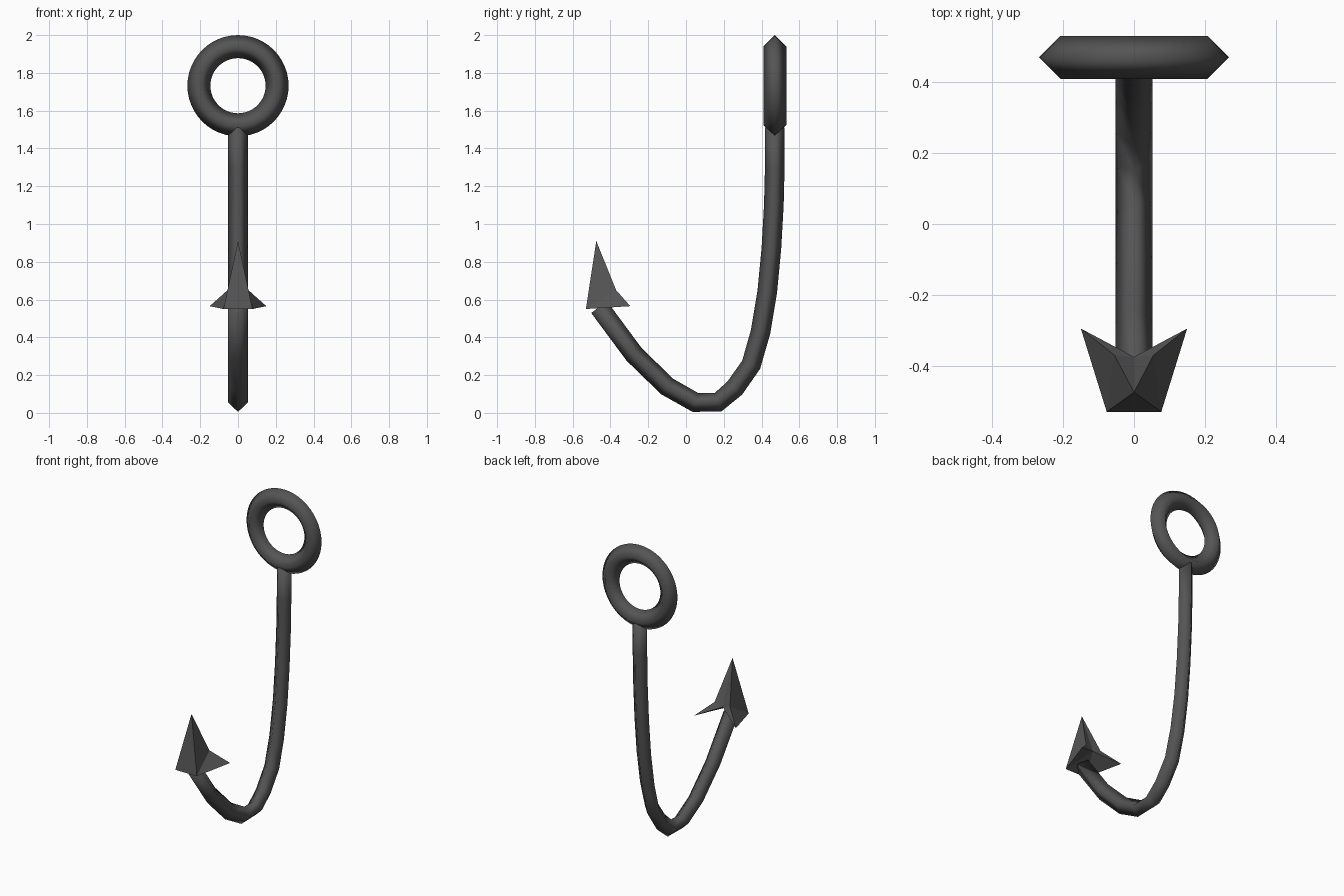
import bpy
import bmesh
from math import pi
from mathutils import Vector

if "Cube" in bpy.data.objects:
    bpy.data.objects.remove(bpy.data.objects["Cube"])


def mesh_object(name, bm, smooth):
    bmesh.ops.recalc_face_normals(bm, faces=bm.faces[:])
    for f in bm.faces:
        f.smooth = smooth
    me = bpy.data.meshes.new(name)
    bm.to_mesh(me)
    bm.free()
    ob = bpy.data.objects.new(name, me)
    bpy.context.collection.objects.link(ob)
    return ob


# Eye ring: torus with a diamond cross-section, smooth shaded
bpy.ops.mesh.primitive_torus_add(
    major_segments=48, minor_segments=4, major_radius=0.207, minor_radius=0.061,
    location=(0, 0.47, 1.732), rotation=(pi / 2, 0, 0))
ring = bpy.context.object
ring.name = "eye_ring"
bpy.ops.object.shade_smooth()

# Shank: diamond section swept along the bent path (y, z)
path = [(0.47, 1.51), (0.47, 1.3), (0.465, 1.1), (0.452, 0.87), (0.43, 0.64),
        (0.395, 0.43), (0.345, 0.255), (0.258, 0.131), (0.17, 0.057),
        (0.05, 0.055), (-0.10, 0.14), (-0.275, 0.31), (-0.46, 0.56)]
pts = [Vector((0, y, z)) for y, z in path]
r = 0.052
side = Vector((r, 0, 0))
bm = bmesh.new()
rings = []
for i, p in enumerate(pts):
    t = (pts[min(i + 1, len(pts) - 1)] - pts[max(i - 1, 0)]).normalized()
    n = Vector((0, -t.z, t.y)) * r
    rings.append([bm.verts.new(p + o) for o in (side, n, -side, -n)])
for a, b in zip(rings, rings[1:]):
    for k in range(4):
        j = (k + 1) % 4
        bm.faces.new((a[k], a[j], b[j], b[k]))
bm.faces.new(rings[0])
bm.faces.new(rings[-1])
mesh_object("shank", bm, True)

# Barbed point: flat faceted head with two swept-back barbs
bm = bmesh.new()
tip = bm.verts.new((0, -0.475, 0.91))
notch = bm.verts.new((0, -0.375, 0.63))
front, barb, ridge = [], [], []
for s in (-1, 1):
    front.append(bm.verts.new((s * 0.077, -0.53, 0.55)))
    barb.append(bm.verts.new((s * 0.15, -0.295, 0.565)))
    ridge.append(bm.verts.new((s * 0.055, -0.37, 0.65)))
bm.faces.new((tip, front[0], front[1]))
bm.faces.new((notch, front[1], front[0]))
for f, b, m in zip(front, barb, ridge):
    bm.faces.new((tip, f, m))
    bm.faces.new((f, b, m))
    bm.faces.new((tip, m, notch))
    bm.faces.new((m, b, notch))
    bm.faces.new((f, notch, b))
mesh_object("barbed_point", bm, False)

# Dark iron material
mat = bpy.data.materials.new("dark_iron")
mat.diffuse_color = (0.09, 0.09, 0.09, 1)
mat.use_nodes = True
mat.node_tree.nodes["Principled BSDF"].inputs["Base Color"].default_value = mat.diffuse_color
for ob in bpy.context.scene.objects:
    ob.data.materials.append(mat)
